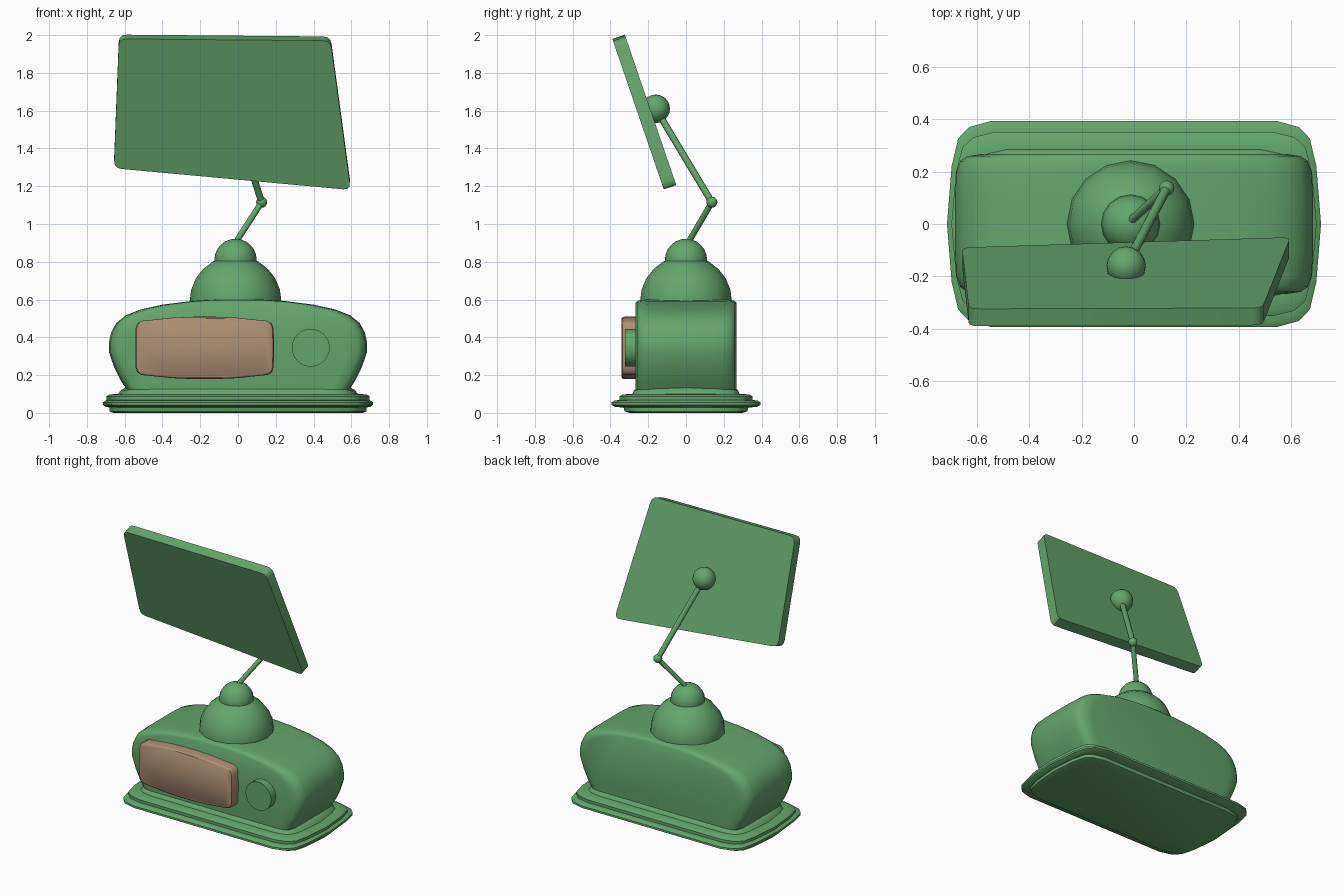
import bpy, bmesh, math
from mathutils import Vector

if "Cube" in bpy.data.objects:
    bpy.data.objects.remove(bpy.data.objects["Cube"])


def material(name, rgb):
    m = bpy.data.materials.new(name)
    m.diffuse_color = (*rgb, 1)
    m.use_nodes = True
    m.node_tree.nodes["Principled BSDF"].inputs["Base Color"].default_value = m.diffuse_color
    return m


GREEN = material("green", (0.13, 0.38, 0.15))
BROWN = material("brown", (0.42, 0.27, 0.17))


def finish(ob, mat=GREEN, angle=40):
    ob.data.materials.append(mat)
    bpy.ops.object.select_all(action='DESELECT')
    ob.select_set(True)
    bpy.context.view_layer.objects.active = ob
    bpy.ops.object.shade_smooth_by_angle(angle=math.radians(angle))
    return ob


def loft(name, rings, mat=GREEN, angle=40):
    """Skin a stack of equal-length point rings and cap both ends."""
    bm = bmesh.new()
    loops = [[bm.verts.new(p) for p in ring] for ring in rings]
    n = len(loops[0])
    for a, b in zip(loops, loops[1:]):
        for i in range(n):
            j = (i + 1) % n
            bm.faces.new((a[i], a[j], b[j], b[i]))
    bm.faces.new(loops[0][::-1])
    bm.faces.new(loops[-1])
    bmesh.ops.recalc_face_normals(bm, faces=bm.faces)
    me = bpy.data.meshes.new(name)
    bm.to_mesh(me)
    bm.free()
    ob = bpy.data.objects.new(name, me)
    bpy.context.collection.objects.link(ob)
    return finish(ob, mat, angle)


def ball(name, centre, r, seg=16, rings=12):
    bpy.ops.mesh.primitive_uv_sphere_add(segments=seg, ring_count=rings, radius=r, location=centre)
    ob = bpy.context.object
    ob.name = name
    return finish(ob)


def rod(name, a, b, r):
    a, b = Vector(a), Vector(b)
    d = b - a
    bpy.ops.mesh.primitive_cylinder_add(vertices=12, radius=r, depth=d.length, location=(a + b) / 2)
    ob = bpy.context.object
    ob.name = name
    ob.rotation_euler = d.to_track_quat('Z', 'Y').to_euler()
    return finish(ob)


# stepped base: one rounded plan swept up through several sizes
quarter = [(1, 0), (0.975, 0.56), (0.94, 0.83), (0.88, 0.94), (0.76, 1)]
half = quarter + [(-x, y) for x, y in quarter[::-1]]
plan = half + [(x, -y) for x, y in half[-2:0:-1]]
steps = [(0.66, 0.30, 0), (0.68, 0.325, 0.008), (0.68, 0.33, 0.028), (0.70, 0.375, 0.032),
         (0.714, 0.394, 0.042), (0.714, 0.394, 0.056), (0.70, 0.378, 0.066), (0.695, 0.352, 0.068),
         (0.697, 0.352, 0.088), (0.68, 0.335, 0.098), (0.635, 0.285, 0.1), (0.62, 0.275, 0.12),
         (0.595, 0.255, 0.135)]
loft("base", [[(x * hx, y * hy, z) for x, y in plan] for hx, hy, z in steps])

# body: bulging front profile, softened toward front and back
side = [(0.59, 0.125), (0.62, 0.17), (0.655, 0.24), (0.683, 0.32), (0.684, 0.37), (0.672, 0.425),
        (0.645, 0.475), (0.595, 0.516), (0.52, 0.546), (0.40, 0.573), (0.25, 0.592), (0.12, 0.6)]
profile = side + [(-x, z) for x, z in side[::-1]]
slices = [(0.84, 0.92, 0.268), (0.93, 0.965, 0.259), (0.97, 0.99, 0.24), (0.99, 1, 0.2), (1, 1, 0.1)]
slices = [(sx, sz, -y) for sx, sz, y in slices] + slices[::-1]
loft("body", [[(x * sx, y, 0.365 + (z - 0.365) * (sz if z > 0.2 else 1)) for x, z in profile]
              for sx, sz, y in slices])

# front panel
corner = [(0.367, 0.0), (0.366, 0.10), (0.357, 0.128), (0.335, 0.143), (0.17, 0.16), (0.06, 0.165)]
upper = corner + [(-x, z) for x, z in corner[::-1]]
outline = upper + [(x, -z) for x, z in upper[-2:0:-1]]
loft("front_panel", [[(-0.177 + x * s, y, 0.344 + z * s) for x, z in outline]
                     for s, y in ((1, -0.2), (1, -0.325), (0.985, -0.336), (0.95, -0.341))], BROWN)

# knob
circle = [(math.cos(i * math.tau / 32), math.sin(i * math.tau / 32)) for i in range(32)]
loft("knob", [[(0.385 + x * r, y, 0.345 + z * r) for x, z in circle]
              for r, y in ((0.1, -0.22), (0.1, -0.322))])

# stacked domes and jointed arm
elbow, head = (0.125, 0.137, 1.115), (-0.03, -0.16, 1.61)
ball("large_dome", (-0.013, 0, 0.59), 0.243, 16, 12)
ball("small_dome", (-0.013, 0, 0.81), 0.112, 16, 12)
rod("lower_arm", (-0.02, 0.005, 0.89), elbow, 0.016)
ball("elbow_joint", elbow, 0.029)
rod("upper_arm", elbow, head, 0.018)
ball("screen_joint", head, 0.075)

# tilted, skewed screen with rounded corners
corners = [Vector(c) for c in ((-0.63, 1.98), (0.49, 1.97), (0.597, 1.18), (-0.657, 1.295))]
shape = []
for i, c in enumerate(corners):
    p = c + (corners[i - 1] - c).normalized() * 0.04
    q = c + (corners[(i + 1) % 4] - c).normalized() * 0.04
    shape += [p.lerp(q, 0) * (1 - t) ** 2 + c * 2 * t * (1 - t) + q * t * t for t in (0, 0.33, 0.67, 1)]
loft("screen", [[(x, -0.39 + (1.98 - z) * 0.342 + dy, z + dz) for x, z in shape]
                for dy, dz in ((0, 0), (0.066, 0.0225))])
